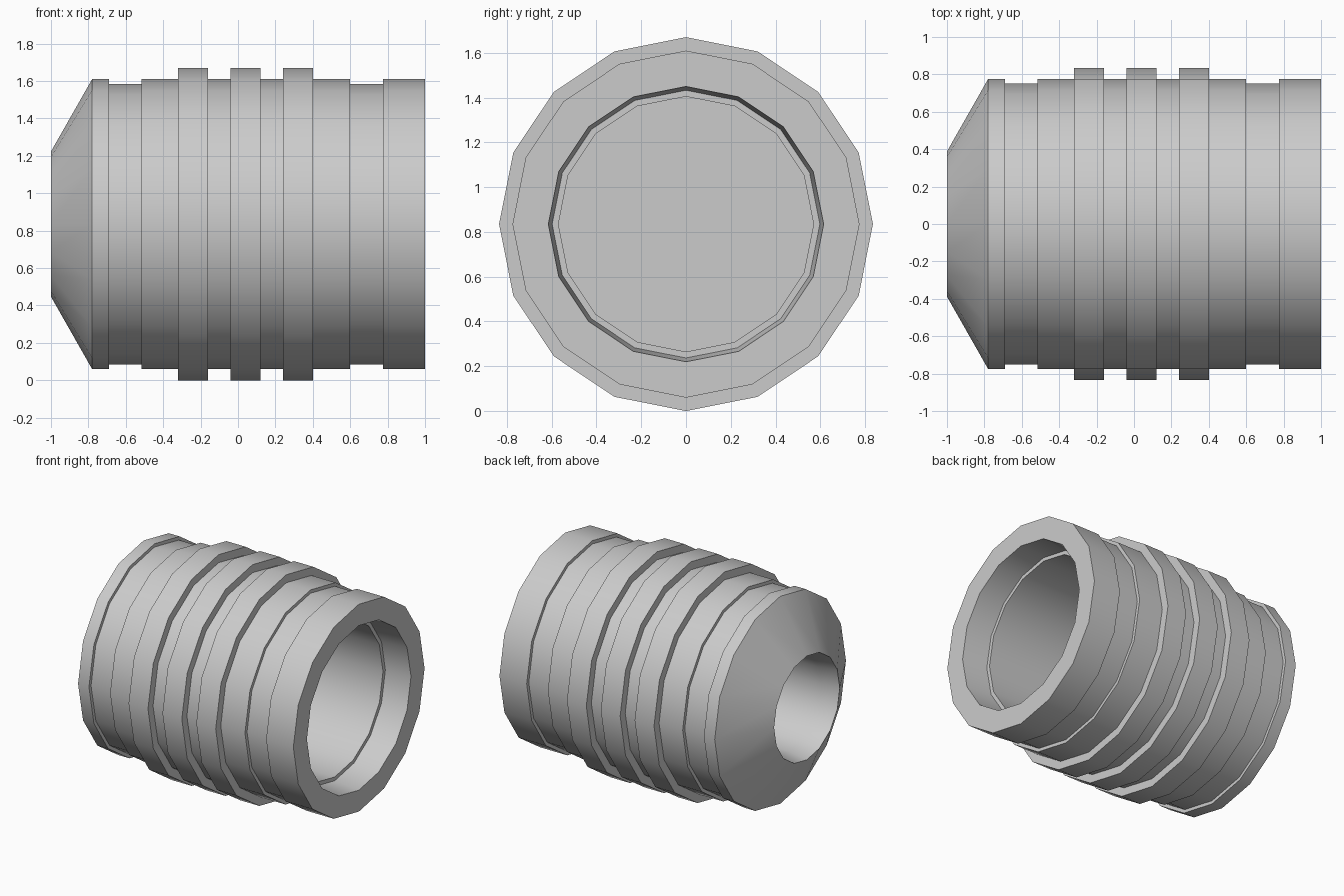
import bpy, bmesh
from math import sin, cos, pi, radians

if "Cube" in bpy.data.objects:
    bpy.data.objects.remove(bpy.data.objects["Cube"])

SIDES = 16
R_RIB, R_BODY, R_GROOVE = 0.835, 0.775, 0.75

# Left bore: closed by an inner wall, opening at the cone tip
profile = [(-0.3, 0), (-0.3, 0.365), (-0.86, 0.365), (-1.0, 0.388)]

# Outer skin: cone, shallow groove, three ribs, shallow groove
bands = [(-0.78, -0.69, R_BODY), (-0.69, -0.515, R_GROOVE),
         (-0.515, -0.32, R_BODY), (-0.32, -0.16, R_RIB),
         (-0.16, -0.04, R_BODY), (-0.04, 0.12, R_RIB),
         (0.12, 0.24, R_BODY), (0.24, 0.40, R_RIB),
         (0.40, 0.60, R_BODY), (0.60, 0.775, R_GROOVE),
         (0.775, 1.0, R_BODY)]
for x0, x1, r in bands:
    profile += [(x0, r), (x1, r)]

# Right bore: tapered mouth, small step, straight bore to the inner wall
profile += [(1.0, 0.615), (0.8, 0.598), (0.8, 0.57), (-0.2, 0.57), (-0.2, 0)]


def revolve(name, points, sides, height):
    """Turn an (x, radius) profile around the x axis; radius 0 closes an end."""
    bm = bmesh.new()
    rings = []
    for x, r in points:
        if r == 0:
            rings.append([bm.verts.new((x, 0, height))] * sides)
        else:
            rings.append([bm.verts.new((x, r * sin(2 * pi * i / sides),
                                        height + r * cos(2 * pi * i / sides)))
                          for i in range(sides)])
    for a, b in zip(rings, rings[1:]):
        for i in range(sides):
            j = (i + 1) % sides
            bm.faces.new(dict.fromkeys((a[i], a[j], b[j], b[i])))
    bmesh.ops.recalc_face_normals(bm, faces=bm.faces)
    mesh = bpy.data.meshes.new(name)
    bm.to_mesh(mesh)
    bm.free()
    obj = bpy.data.objects.new(name, mesh)
    bpy.context.collection.objects.link(obj)
    return obj


sleeve = revolve("ribbed_sleeve", profile, SIDES, R_RIB)
bpy.context.view_layer.objects.active = sleeve
sleeve.select_set(True)
bpy.ops.object.shade_smooth_by_angle(angle=radians(29))
